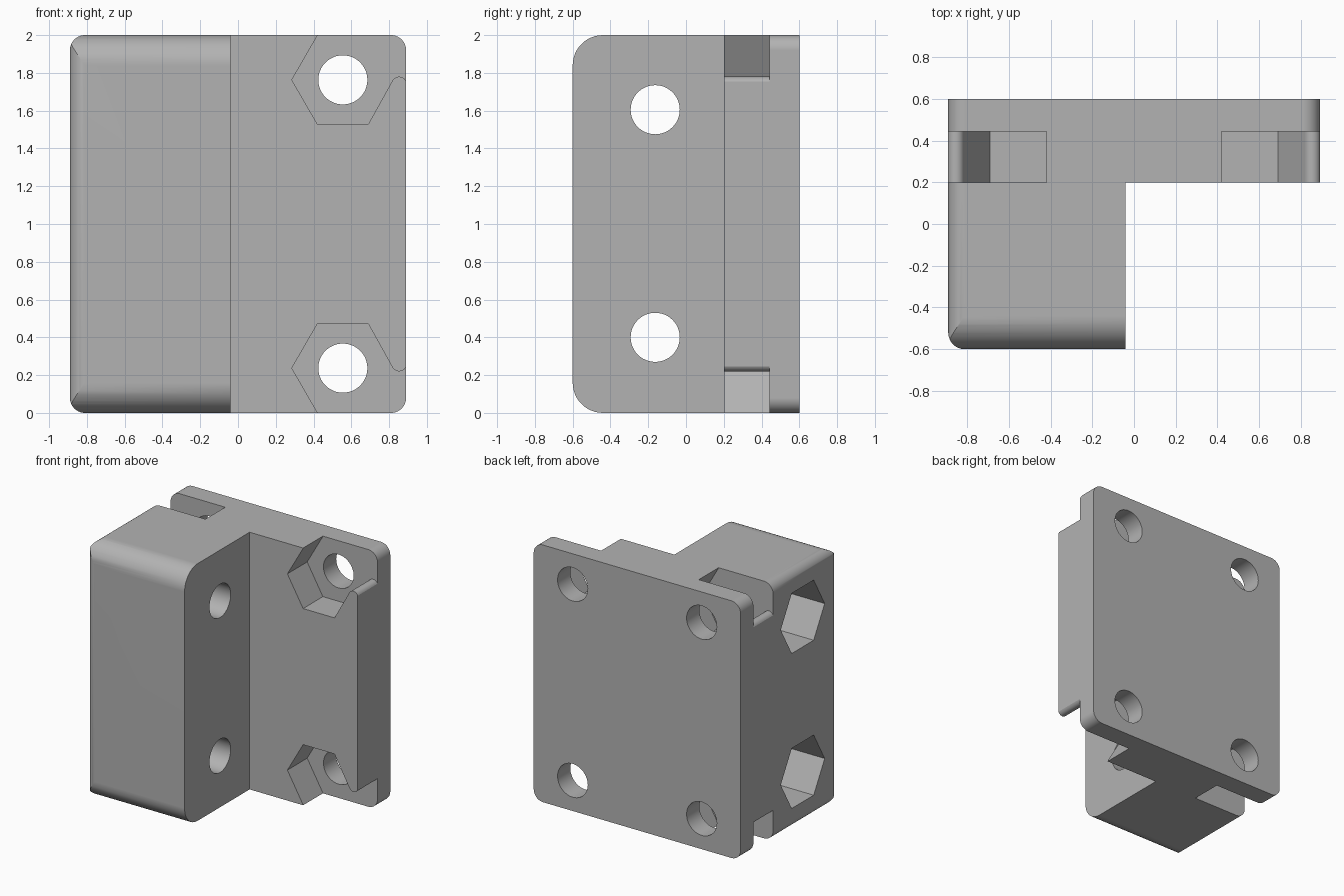
import bpy, bmesh
from math import sin, cos, pi, radians

cube = bpy.data.objects.get("Cube")
if cube:
    bpy.data.objects.remove(cube, do_unlink=True)

W, D, H = 0.89, 0.6, 2.0      # half width, half depth, height
HOLE_R, NUT_R = 0.13, 0.27

grey = bpy.data.materials.new("plain grey")
grey.use_nodes = True
COLOUR = (0.45, 0.45, 0.45, 1)
grey.diffuse_color = COLOUR
grey.node_tree.nodes["Principled BSDF"].inputs["Base Color"].default_value = COLOUR


def arc(cu, cv, r, start, end, n=12):
    return [(cu + r * cos(radians(start + (end - start) * i / n)),
             cv + r * sin(radians(start + (end - start) * i / n))) for i in range(n + 1)]


def ring(cu, cv, r, n):
    return [(cu + r * cos(2 * pi * i / n), cv + r * sin(2 * pi * i / n)) for i in range(n)]


def prism(name, profile, axis, lo, hi):
    """Extrude a 2D profile along the named axis."""
    place = {"X": lambda u, v, w: (w, u, v),
             "Y": lambda u, v, w: (u, w, v),
             "Z": lambda u, v, w: (u, v, w)}[axis]
    bm = bmesh.new()
    a = [bm.verts.new(place(u, v, lo)) for u, v in profile]
    b = [bm.verts.new(place(u, v, hi)) for u, v in profile]
    bm.faces.new(a)
    bm.faces.new(b)
    for i in range(len(a)):
        j = (i + 1) % len(a)
        bm.faces.new((a[i], a[j], b[j], b[i]))
    bmesh.ops.recalc_face_normals(bm, faces=bm.faces)
    mesh = bpy.data.meshes.new(name)
    bm.to_mesh(mesh)
    bm.free()
    mesh.materials.append(grey)
    obj = bpy.data.objects.new(name, mesh)
    bpy.context.collection.objects.link(obj)
    return obj


def combine(target, tool, operation):
    """Apply a boolean and discard the tool."""
    mod = target.modifiers.new("cut", "BOOLEAN")
    mod.operation, mod.solver, mod.object = operation, "EXACT", tool
    bpy.context.view_layer.objects.active = target
    bpy.ops.object.modifier_apply(modifier=mod.name)
    bpy.data.objects.remove(tool, do_unlink=True)


# L-shaped body seen from above, with one rounded outer corner
r = 0.08
plan = arc(-W + r, -D + r, r, 180, 270) + [(-0.04, -D), (-0.04, 0.2), (W, 0.2), (W, D), (-W, D)]
bracket = prism("mounting_bracket", plan, "Z", -0.1, H + 0.1)

# Rounded outline from the front
outline = (arc(-W + r, r, r, 180, 270) + arc(W - r, r, r, 270, 360)
           + arc(W - r, H - r, r, 0, 90) + arc(-W + r, H - r, r, 90, 180))
combine(bracket, prism("front_outline", outline, "Y", -1, 1), "INTERSECT")

# Larger rounding on the front edges of the block
R = 0.16
side = arc(-D + R, R, R, 180, 270) + [(1, 0), (1, H)] + arc(-D + R, H - R, R, 90, 180)
combine(bracket, prism("side_outline", side, "X", -1.2, 1.2), "INTERSECT")

# Plate corners: open hexagonal nut pocket with a rounded lip, plus a screw hole
cx, cz = 0.555, 1.763
flat = NUT_R * sin(pi / 3)
pocket = [(cx - NUT_R / 2, 2.2), (cx - NUT_R / 2, cz + flat), (cx - NUT_R, cz),
          (cx - NUT_R / 2, cz - flat), (cx + NUT_R / 2, cz - flat)]
pocket += arc(0.853, 1.74, 0.04, 150, 20, 10) + [(1.1, 1.753), (1.1, 2.2)]
for sx in (1, -1):
    for top in (True, False):
        def corner(points):
            return [(sx * u, v if top else H - v) for u, v in points]
        combine(bracket, prism("nut_pocket", corner(pocket), "Y", 0.2 if sx < 0 else 0.1, 0.443), "DIFFERENCE")
        combine(bracket, prism("screw_hole", corner(ring(cx, cz, HOLE_R, 48)), "Y", 0.35, 0.8), "DIFFERENCE")

# Block: cross holes with deep hexagonal nut recesses on the outer side
for z in (0.4, 1.605):
    combine(bracket, prism("cross_hole", ring(-0.163, z, HOLE_R, 48), "X", -0.6, 0.1), "DIFFERENCE")
    combine(bracket, prism("nut_recess", ring(-0.163, z, NUT_R, 6), "X", -1.1, -0.39), "DIFFERENCE")

# Smooth fillets and holes, crisp edges elsewhere
bpy.ops.object.select_all(action="DESELECT")
bracket.select_set(True)
bpy.context.view_layer.objects.active = bracket
bpy.ops.object.shade_smooth_by_angle(angle=radians(25))
normals = bracket.modifiers.new("even_shading", "WEIGHTED_NORMAL")
normals.keep_sharp = True
